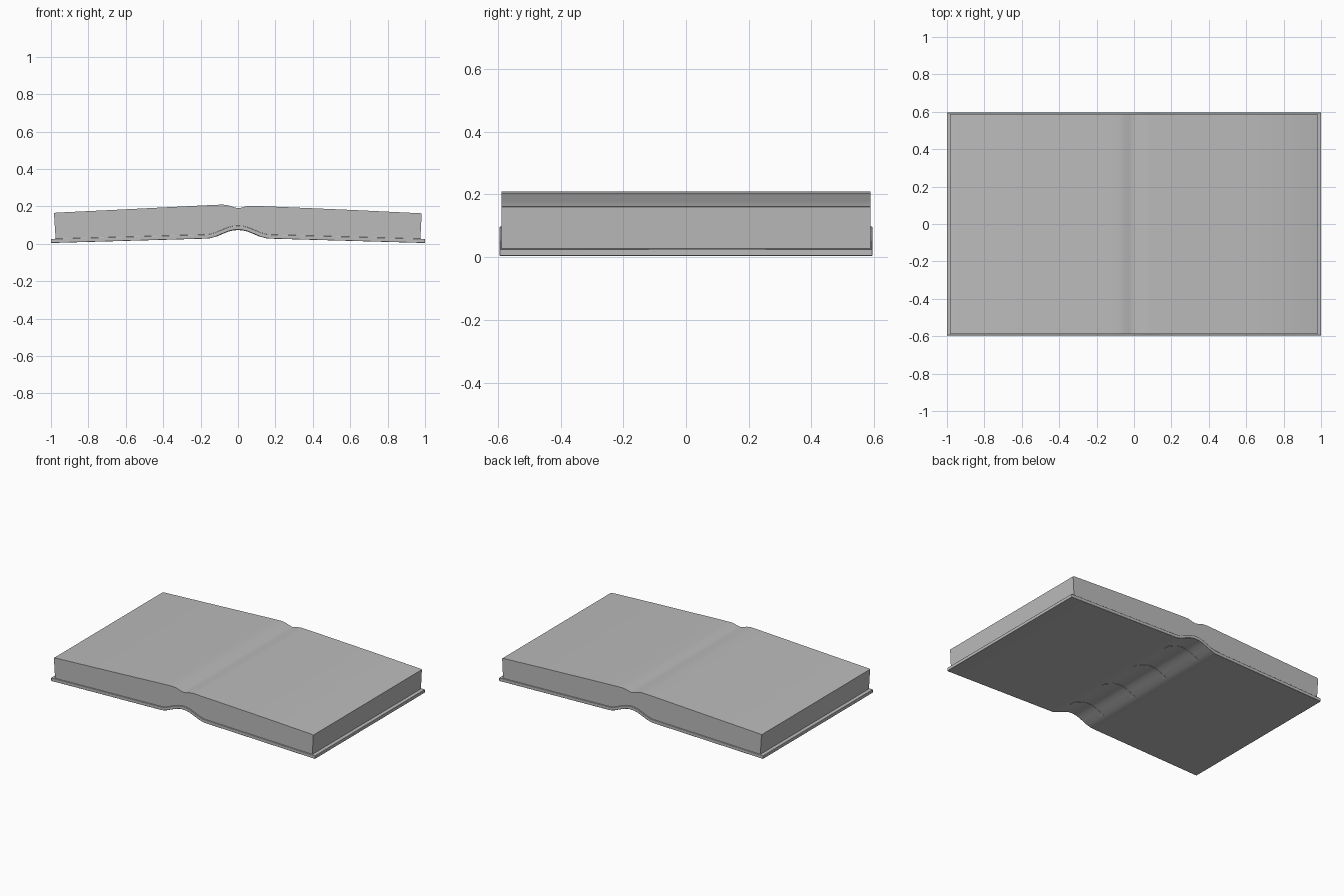
import bpy, bmesh
from math import radians

cube = bpy.data.objects.get("Cube")
if cube:
    bpy.data.objects.remove(cube, do_unlink=True)

grey = bpy.data.materials.new("plain_grey")
grey.use_nodes = True
tone = (0.5, 0.5, 0.5, 1)
grey.diffuse_color = tone
grey.node_tree.nodes["Principled BSDF"].inputs["Base Color"].default_value = tone


def extrude_profile(name, profile, y0, y1, bevel=0):
    """Closed x-z outline swept along y."""
    bm = bmesh.new()
    face = bm.faces.new([bm.verts.new((x, y0, z)) for x, z in profile])
    moved = bmesh.ops.extrude_face_region(bm, geom=[face])["geom"]
    bmesh.ops.translate(bm, vec=(0, y1 - y0, 0),
                        verts=[g for g in moved if isinstance(g, bmesh.types.BMVert)])
    bmesh.ops.recalc_face_normals(bm, faces=bm.faces)
    mesh = bpy.data.meshes.new(name)
    bm.to_mesh(mesh)
    bm.free()
    mesh.materials.append(grey)
    obj = bpy.data.objects.new(name, mesh)
    bpy.context.collection.objects.link(obj)
    if bevel:
        mod = obj.modifiers.new("soft_edges", 'BEVEL')
        mod.width, mod.segments, mod.angle_limit = bevel, 2, radians(50)
    bpy.context.view_layer.objects.active = obj
    obj.select_set(True)
    bpy.ops.object.shade_smooth_by_angle(angle=radians(35))
    obj.select_set(False)
    return obj


def mirrored(half):
    """Right half listed from the centre outwards, completed on the left."""
    return [(-x, z) for x, z in reversed(half[1:])] + half


def shifted(line, dz):
    return [(x, z + dz) for x, z in line]


# Underside of the cover, with the arched spine in the middle
spine = [(0, .075), (.025, .073), (.05, .067), (.08, .055), (.12, .038), (.15, .029)]
under = mirrored(spine + [(.18, .027), (1, .004)])
extrude_profile("cover", under + shifted(under, .022)[::-1], -.595, .595, .002)

# Page block: sloped leaves with a gutter over the spine
base = mirrored(spine + [(.18, .027), (.975, .005)])
top = [(-.984, .163), (-.975, .166), (-.6, .184), (-.2, .204), (-.12, .208),
       (-.08, .209), (-.05, .205), (-.025, .196), (0, .19), (.02, .193),
       (.04, .199), (.065, .203), (.1, .202), (.2, .198), (.6, .181),
       (.975, .163), (.982, .16)]
extrude_profile("pages", shifted(base, .021) + top[::-1], -.588, .588)

# Slightly raised bands across the spine
band_line = mirrored(spine[:-1])
for i, y in enumerate((-.45, -.15, .15, .45)):
    band = shifted(band_line, -.002) + shifted(band_line, .005)[::-1]
    extrude_profile(f"spine_band_{i + 1}", band, y - .015, y + .015)
